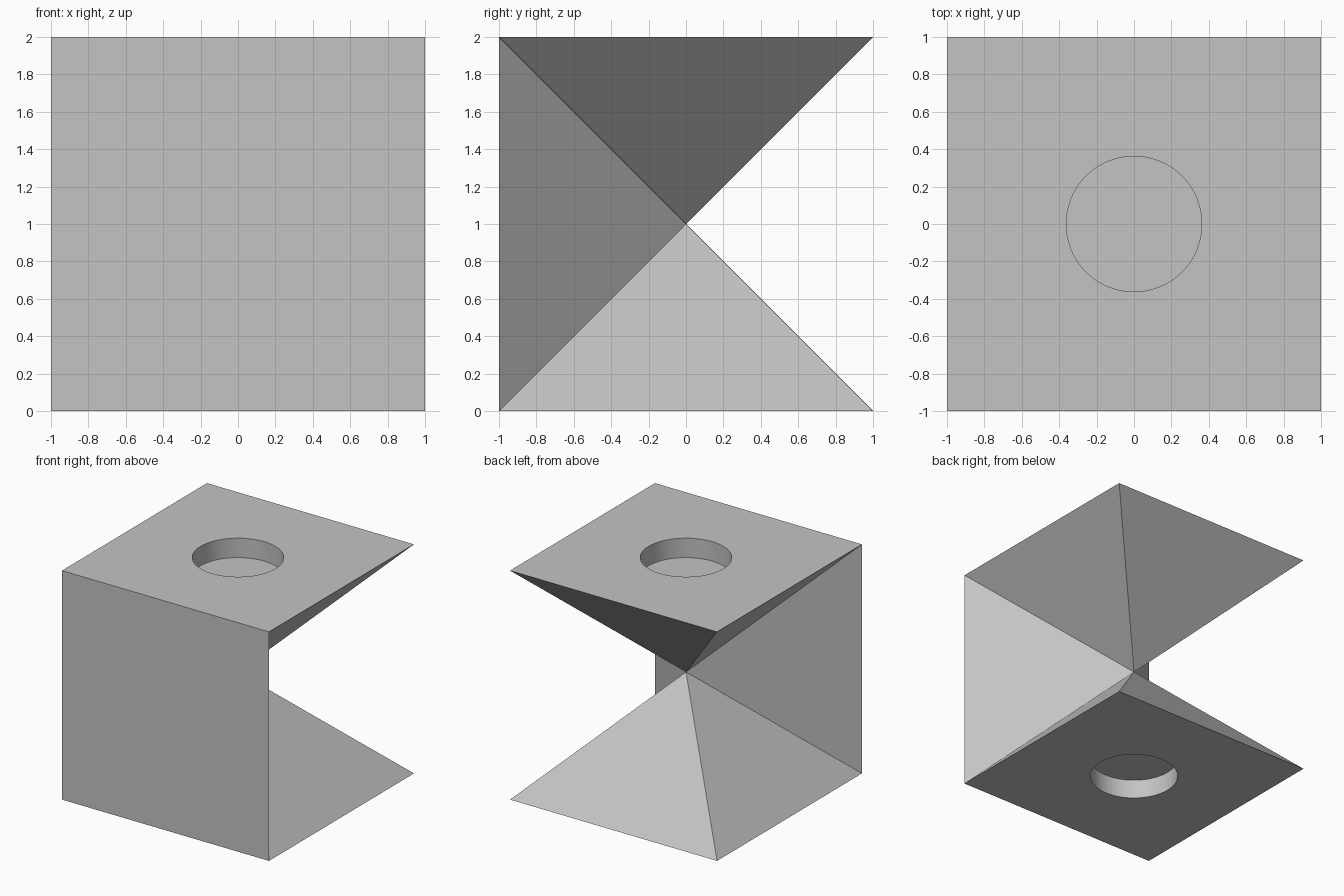
import bpy
import bmesh
from math import pi
from mathutils import Matrix, Vector

HALF = 1.0
HOLE_RADIUS = 0.362
HOLE_DEPTH = 0.17
CENTRE = Vector((0, 0, HALF))

default_cube = bpy.data.objects.get("Cube")
if default_cube:
    bpy.data.objects.remove(default_cube, do_unlink=True)

grey = bpy.data.materials.new("light grey")
grey.use_nodes = True
colour = (0.55, 0.55, 0.55, 1)
grey.diffuse_color = colour
grey.node_tree.nodes["Principled BSDF"].inputs["Base Color"].default_value = colour


def add_cone(name, sides, r1, r2, depth, matrix):
    """Cone, pyramid or cylinder centred on its own origin, then transformed."""
    bm = bmesh.new()
    bmesh.ops.create_cone(bm, cap_ends=True, segments=sides,
                          radius1=r1, radius2=r2, depth=depth, matrix=matrix)
    bmesh.ops.remove_doubles(bm, verts=bm.verts, dist=1e-5)
    bmesh.ops.recalc_face_normals(bm, faces=bm.faces)
    mesh = bpy.data.meshes.new(name)
    bm.to_mesh(mesh)
    bm.free()
    mesh.materials.append(grey)
    obj = bpy.data.objects.new(name, mesh)
    bpy.context.collection.objects.link(obj)
    return obj


def add_pyramid(name, turn, has_hole):
    """Square pyramid with its tip at the cube centre, turned about x."""
    place = Matrix.Translation(CENTRE) @ Matrix.Rotation(turn, 4, "X")
    square = Matrix.Translation((0, 0, -HALF / 2)) @ Matrix.Rotation(pi / 4, 4, "Z")
    pyramid = add_cone(name, 4, HALF * 2 ** 0.5, 0, HALF, place @ square)
    bpy.ops.object.select_all(action="DESELECT")
    bpy.context.view_layer.objects.active = pyramid
    pyramid.select_set(True)
    if has_hole:
        # Shallow round pocket in the square base
        sink = Matrix.Translation((0, 0, -HALF))
        cutter = add_cone(name + "_hole_cutter", 96, HOLE_RADIUS, HOLE_RADIUS,
                          HOLE_DEPTH * 2, place @ sink)
        cutter.hide_render = True
        pocket = pyramid.modifiers.new("round pocket", "BOOLEAN")
        pocket.operation = "DIFFERENCE"
        pocket.solver = "EXACT"
        pocket.object = cutter
        bpy.ops.object.modifier_apply(modifier=pocket.name)
        bpy.data.objects.remove(cutter, do_unlink=True)
        bpy.ops.object.shade_smooth_by_angle()


# Three pyramids meeting tip to tip inside a cube
add_pyramid("bottom_pyramid", 0, True)
add_pyramid("top_pyramid", pi, True)
add_pyramid("front_pyramid", -pi / 2, False)
